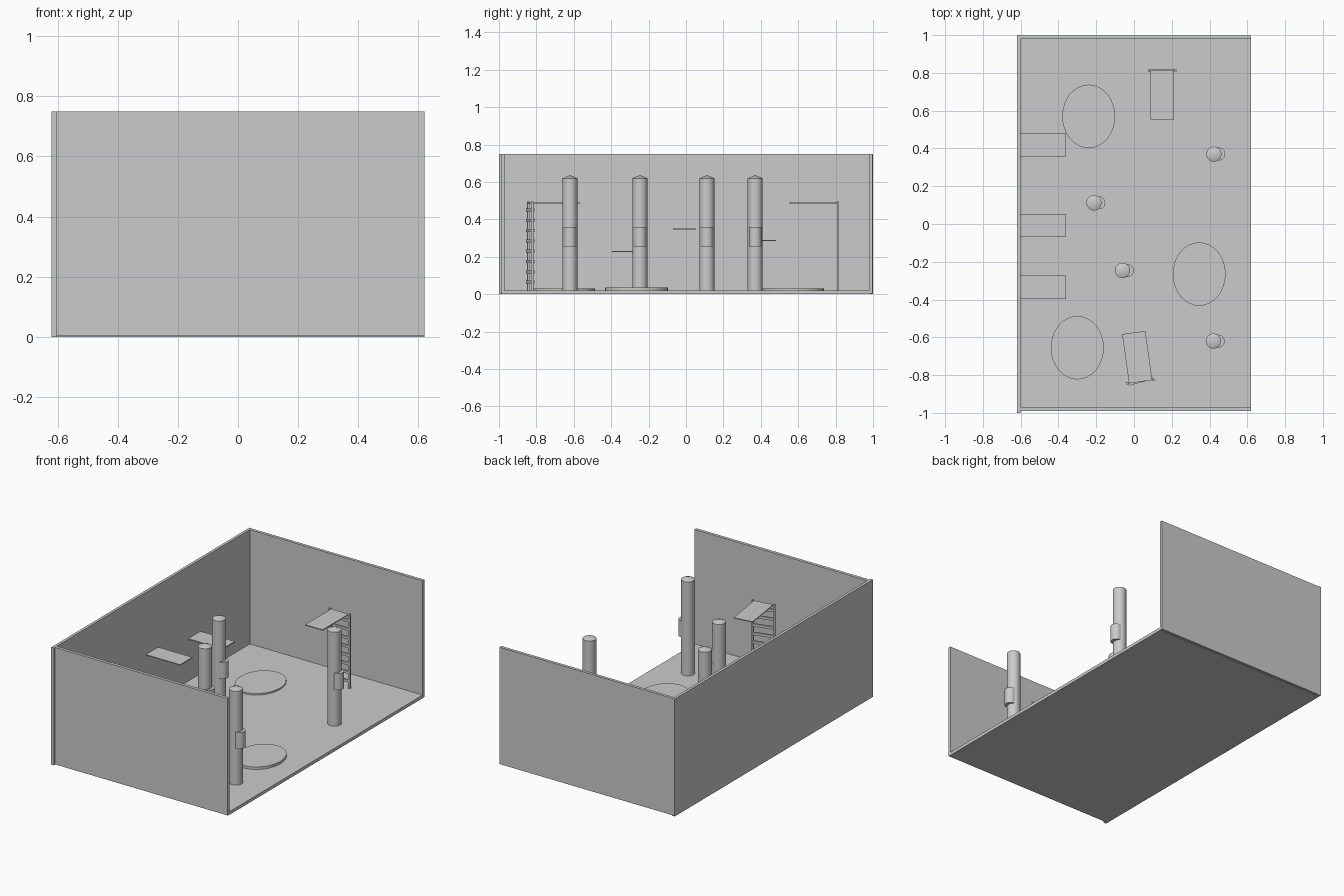
import bpy, bmesh, math
from mathutils import Matrix, Vector

if "Cube" in bpy.data.objects:
    bpy.data.objects.remove(bpy.data.objects["Cube"])


def box(name, lo, hi, matrix=None):
    """Axis aligned box between two corners, optionally placed by a matrix."""
    lo, hi = Vector(lo), Vector(hi)
    bm = bmesh.new()
    bmesh.ops.create_cube(bm, size=1)
    bm.transform(Matrix.Translation((lo + hi) / 2) @ Matrix.Diagonal((*(hi - lo), 1)))
    return finish(name, bm, matrix)


def finish(name, bm, matrix=None, smooth=False):
    if matrix:
        bm.transform(matrix)
    mesh = bpy.data.meshes.new(name)
    bm.to_mesh(mesh)
    bm.free()
    obj = bpy.data.objects.new(name, mesh)
    bpy.context.collection.objects.link(obj)
    if smooth:
        bpy.ops.object.select_all(action='DESELECT')
        obj.select_set(True)
        bpy.context.view_layer.objects.active = obj
        bpy.ops.object.shade_smooth_by_angle(angle=math.radians(20))
    return obj


def cylinder(name, x, y, z0, z1, rx, ry, tip=0):
    """Elliptic cylinder, with an optional shallow cone on top."""
    bm = bmesh.new()
    bmesh.ops.create_cone(bm, cap_ends=True, segments=32, radius1=1, radius2=1, depth=1)
    bm.transform(Matrix.Translation((x, y, (z0 + z1) / 2)) @ Matrix.Diagonal((rx, ry, z1 - z0, 1)))
    if tip:
        bm.faces.ensure_lookup_table()
        top = max(bm.faces, key=lambda f: f.calc_center_median().z)
        ret = bmesh.ops.poke(bm, faces=[top])
        ret["verts"][0].co.z += tip
    return finish(name, bm, smooth=True)


# Room: floor and three walls, open on the right
box("floor", (-0.61, -0.985, 0.0), (0.62, 0.985, 0.02))
box("left_wall", (-0.62, -1, 0), (-0.602, 1, 0.75))
box("front_wall", (-0.605, -0.99, 0.003), (0.62, -0.97, 0.75))
box("back_wall", (-0.605, 0.979, 0.003), (0.62, 0.998, 0.75))

# Posts with pointed caps and a sleeve on the right side
for i, (x, y) in enumerate([(0.423, 0.37), (-0.212, 0.112), (-0.061, -0.246), (0.42, -0.62)]):
    cylinder(f"post_{i}", x, y, 0.003, 0.62, 0.04, 0.04, tip=0.017)
    cylinder(f"post_sleeve_{i}", x + 0.026, y, 0.255, 0.36, 0.034, 0.034)

# Oval floor mats
for i, (x, y, top) in enumerate([(0.345, -0.265, 0.036), (-0.24, 0.57, 0.03), (-0.3, -0.655, 0.03)]):
    cylinder(f"mat_{i}", x, y, 0.015, top, 0.14, 0.168)

# Shelves on the left wall
for i, (y, z) in enumerate([(0.42, 0.288), (-0.008, 0.35), (-0.334, 0.228)]):
    box(f"shelf_{i}", (-0.61, y - 0.062, z - 0.003), (-0.36, y + 0.062, z + 0.003))

# Ladders carrying a flat platform; the rungs of the turned one are twisted further
for i, (x, y, turn, twist) in enumerate([(0.15, 0.813, 180, 0), (0.035, -0.833, 8, 7)]):
    place = Matrix.Translation((x, y, 0)) @ Matrix.Rotation(math.radians(turn), 4, 'Z')
    for side in (-1, 1):
        box(f"ladder_rail_{i}_{side}", (side * 0.07 - 0.006, -0.006, 0.015),
            (side * 0.07 + 0.006, 0.006, 0.495), place)
    spin = place @ Matrix.Rotation(math.radians(twist), 4, 'Z')
    for k in range(8):
        z = 0.065 + k * 0.055
        box(f"ladder_rung_{i}_{k}", (-0.066, -0.006, z - 0.008), (0.066, 0.006, z + 0.008), spin)
    box(f"platform_{i}", (-0.062, -0.002, 0.485), (0.062, 0.261, 0.491), place)
